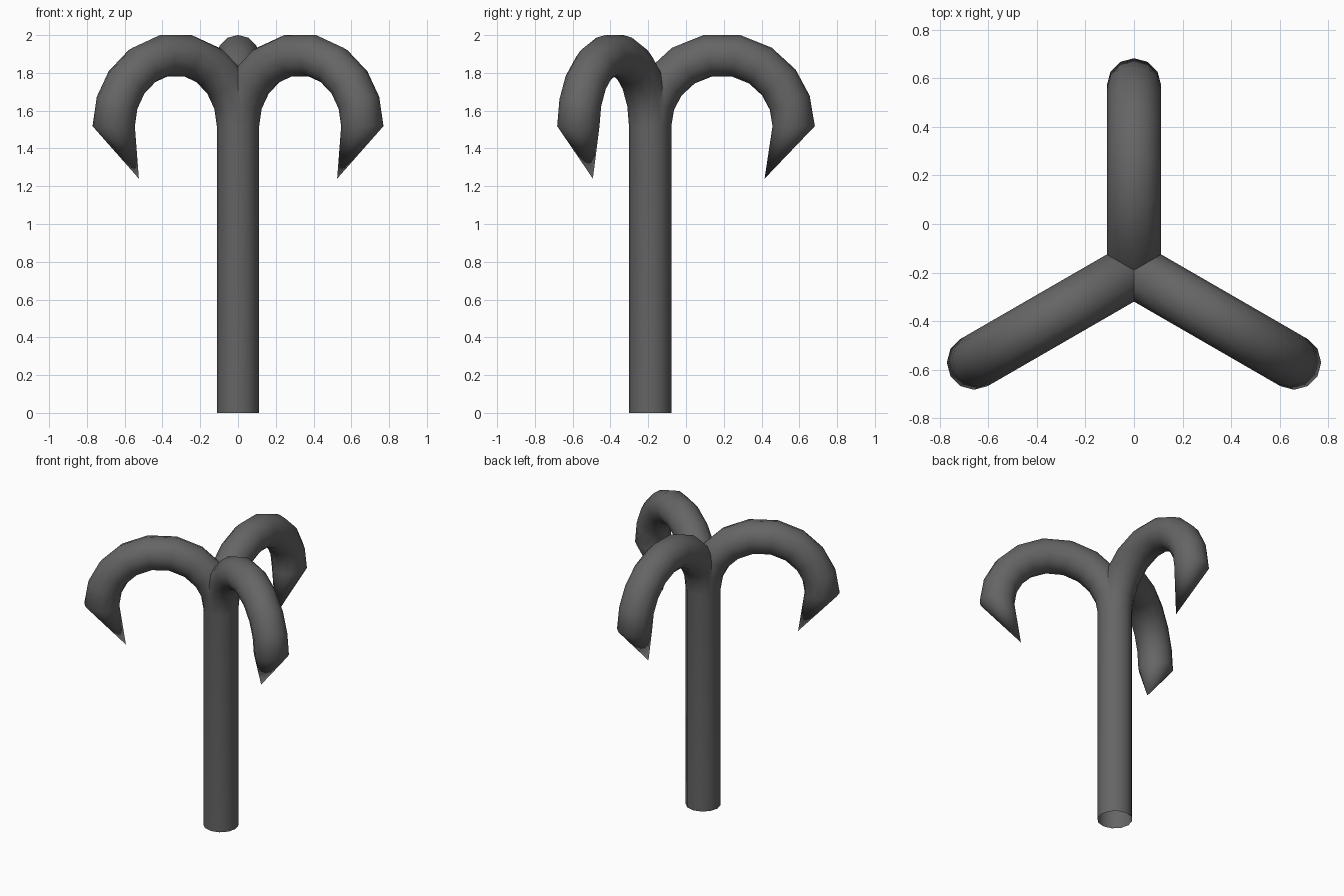
import bpy, bmesh
from math import sin, cos, pi, radians, hypot
from mathutils import Matrix, Vector

if "Cube" in bpy.data.objects:
    bpy.data.objects.remove(bpy.data.objects["Cube"])

AXIS_Y = -0.19      # shaft axis sits behind the centre of the bounds
TUBE_R = 0.112
SIDES = 12
BEND_Z = 1.518      # height where the hooks start to curl
BEND_R = 0.38
# bend positions, in degrees from the top of the arc
HALF = [11.2, 32.5, 52.5, 71, 90]
ANGLES = [-a for a in reversed(HALF)] + HALF


def circle(i):
    t = pi / 2 + 2 * pi * i / SIDES
    return TUBE_R * cos(t), TUBE_R * sin(t)


def skin(bm, a, b):
    for i in range(SIDES):
        j = (i + 1) % SIDES
        bm.faces.new((a[i], a[j], b[j], b[i]))


def add_shaft(bm):
    """Straight open tube."""
    rings = [[bm.verts.new((*circle(i), z)) for i in range(SIDES)]
             for z in (0, BEND_Z)]
    skin(bm, *rings)


def add_hook(bm, turn):
    """Curled tube with a pointed tip, trimmed to its 120 degree sector."""
    part = bmesh.new()
    rings = []
    for deg in ANGLES:
        a = radians(deg)
        ring = []
        for i in range(SIDES):
            u, v = circle(i)
            r = BEND_R - v
            ring.append(part.verts.new((u, BEND_R + r * sin(a), BEND_Z + r * cos(a))))
        rings.append(ring)
    for a, b in zip(rings, rings[1:]):
        skin(part, a, b)
    tip = part.verts.new((0, 0.606, 1.24))
    for i in range(SIDES):
        part.faces.new((rings[-1][i], rings[-1][(i + 1) % SIDES], tip))
    for s in (1, -1):
        bmesh.ops.bisect_plane(part, geom=part.verts[:] + part.edges[:] + part.faces[:],
                               dist=1e-5, plane_co=(0, 0, 0),
                               plane_no=Vector((s * sin(pi / 6), -cos(pi / 6), 0)),
                               clear_outer=True)
    part.transform(Matrix.Rotation(turn, 4, 'Z'))
    temp = bpy.data.meshes.new("hook_part")
    part.to_mesh(temp)
    part.free()
    bm.from_mesh(temp)
    bpy.data.meshes.remove(temp)


# Shaft and three hooks, welded into one skin
bm = bmesh.new()
add_shaft(bm)
for k in range(3):
    add_hook(bm, k * 2 * pi / 3)
bmesh.ops.remove_doubles(bm, verts=bm.verts, dist=0.001)
bmesh.ops.recalc_face_normals(bm, faces=bm.faces)

# Smooth everywhere except the creases where the hooks meet
for f in bm.faces:
    f.smooth = True
for e in bm.edges:
    mid = (e.verts[0].co + e.verts[1].co) / 2
    near_axis = hypot(mid.x, mid.y) < 0.13
    if near_axis and mid.z > BEND_Z + 0.05 and len(e.link_faces) == 2:
        e.smooth = e.calc_face_angle() < radians(32)
bm.transform(Matrix.Translation((0, AXIS_Y, 0)))

mesh = bpy.data.meshes.new("grapnel")
bm.to_mesh(mesh)
bm.free()
obj = bpy.data.objects.new("grapnel", mesh)
bpy.context.collection.objects.link(obj)

# Dark iron
iron = bpy.data.materials.new("dark_iron")
iron.diffuse_color = (0.13, 0.13, 0.13, 1)
iron.use_nodes = True
iron.node_tree.nodes["Principled BSDF"].inputs["Base Color"].default_value = iron.diffuse_color
mesh.materials.append(iron)
